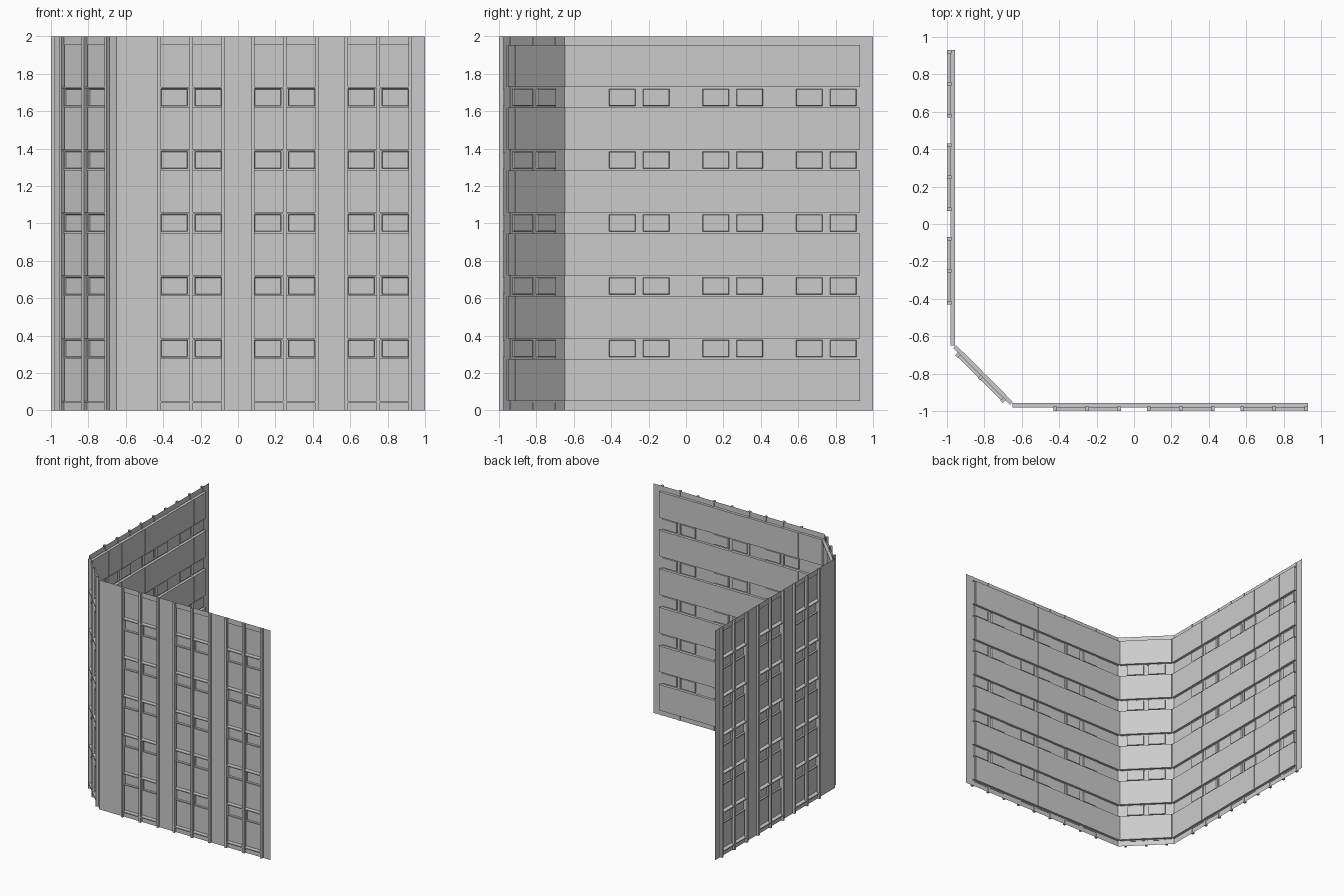
import bpy
import bmesh
from mathutils import Vector

cube = bpy.data.objects.get("Cube")
if cube:
    bpy.data.objects.remove(cube, do_unlink=True)

gray = bpy.data.materials.new("light_gray")
gray.use_nodes = True
color = (0.6, 0.6, 0.6, 1)
gray.diffuse_color = color
gray.node_tree.nodes["Principled BSDF"].inputs["Base Color"].default_value = color

HEIGHT = 2.0
FLOORS = 6
PITCH = 0.336       # floor to floor
FIRST = 0.05        # lowest window bottom
WIN_H = 0.225
HALF = 0.18         # half width of a window pair
BAR = 0.018         # mullion width
BACK = -0.022       # depth of the window rows
FRONT = 0.02        # reach of mullions and sills

windows = [(FIRST + i * PITCH, FIRST + i * PITCH + WIN_H) for i in range(FLOORS)]


class Wall:
    """Local frame: u along the wall, v outward, z up."""

    def __init__(self, name, origin, along, outward):
        self.name = name
        self.o = Vector(origin)
        self.u = Vector(along).normalized()
        self.v = Vector(outward).normalized()
        self.flip = self.u.cross(self.v).z > 0

    def point(self, u, v, z):
        return self.o + self.u * u + self.v * v + Vector((0, 0, z))

    def quad(self, bm, pts):
        if self.flip:
            pts = pts[::-1]
        face = bm.faces.new([bm.verts.new(self.point(*p)) for p in pts])
        face.normal_update()
        return face

    def panel(self, bm, u0, u1, z0, z1, v=0.0):
        return self.quad(bm, [(u0, v, z0), (u1, v, z0), (u1, v, z1), (u0, v, z1)])

    def box(self, bm, u0, u1, v0, v1, z0, z1):
        ring = [(u0, v0), (u1, v0), (u1, v1), (u0, v1)]
        low = [bm.verts.new(self.point(u, v, z0)) for u, v in ring]
        high = [bm.verts.new(self.point(u, v, z1)) for u, v in ring]
        faces = [bm.faces.new(low), bm.faces.new(high)]
        for i in range(4):
            j = (i + 1) % 4
            faces.append(bm.faces.new((low[i], low[j], high[j], high[i])))
        bmesh.ops.recalc_face_normals(bm, faces=faces)

    def finish(self, bm, part):
        mesh = bpy.data.meshes.new(f"{self.name}_{part}")
        bm.to_mesh(mesh)
        bm.free()
        mesh.materials.append(gray)
        obj = bpy.data.objects.new(mesh.name, mesh)
        bpy.context.collection.objects.link(obj)


def build(wall, start, end, row_start, row_end, centers):
    # Flat piers between the window pairs
    bm = bmesh.new()
    edges = [start] + [c + s * HALF for c in centers for s in (-1, 1)] + [end]
    for u0, u1 in zip(edges[::2], edges[1::2]):
        wall.panel(bm, u0, u1, 0, HEIGHT)
    wall.finish(bm, "piers")

    # Window rows: shallow channels behind the piers
    bm = bmesh.new()
    for z0, z1 in windows:
        wall.panel(bm, row_start, row_end, z0, z1, BACK)
        for z, va, vb in ((z0, 0, BACK), (z1, BACK, 0)):
            wall.quad(bm, [(row_start, va, z), (row_end, va, z),
                           (row_end, vb, z), (row_start, vb, z)])
    wall.finish(bm, "window_rows")

    # Window panes
    bm = bmesh.new()
    for c in centers:
        for side in (-1, 1):
            u0, u1 = sorted((c + side * 0.015, c + side * (HALF - BAR)))
            for z0, z1 in windows:
                wall.box(bm, u0, u1, BACK - 0.002, BACK + 0.002, z0, z1)
    wall.finish(bm, "window_panes")

    # Spandrels with sunken fields, plus plain strips at base and top
    bm = bmesh.new()
    for c in centers:
        wall.panel(bm, c - HALF, c + HALF, 0, windows[0][0])
        wall.panel(bm, c - HALF, c + HALF, windows[-1][1], HEIGHT)
        fields = []
        for (_, low), (high, _) in zip(windows, windows[1:]):
            fields.append(wall.panel(bm, c - HALF + BAR / 2, c - BAR / 2, low, high))
            fields.append(wall.panel(bm, c + BAR / 2, c + HALF - BAR / 2, low, high))
        bmesh.ops.inset_individual(bm, faces=fields, thickness=0.014)
        bmesh.ops.inset_individual(bm, faces=fields, thickness=0.004, depth=-0.012)
    wall.finish(bm, "spandrels")

    # Full height mullions
    bm = bmesh.new()
    for c in centers:
        for mid in (c - HALF + BAR / 2, c, c + HALF - BAR / 2):
            wall.box(bm, mid - BAR / 2, mid + BAR / 2, -0.004, FRONT, 0, HEIGHT)
    wall.finish(bm, "mullions")

    # Sills under the windows
    bm = bmesh.new()
    for c in centers:
        for z0, _ in windows:
            wall.box(bm, c - HALF, c + HALF, -0.004, FRONT - 0.003, z0 - 0.008, z0)
    wall.finish(bm, "sills")


PLANE = -0.98
bays = (-0.25, 0.25, 0.75)
build(Wall("front_wall", (0, PLANE, 0), (1, 0, 0), (0, -1, 0)),
      -0.65, 1.0, -0.65, 0.93, bays)
build(Wall("side_wall", (PLANE, 0, 0), (0, 1, 0), (-1, 0, 0)),
      -0.65, 1.0, -0.65, 0.93, bays)
build(Wall("corner_wall", (-0.815, -0.815, 0), (1, -1, 0), (-1, -1, 0)),
      -0.233, 0.233, -0.215, 0.215, (0.0,))
